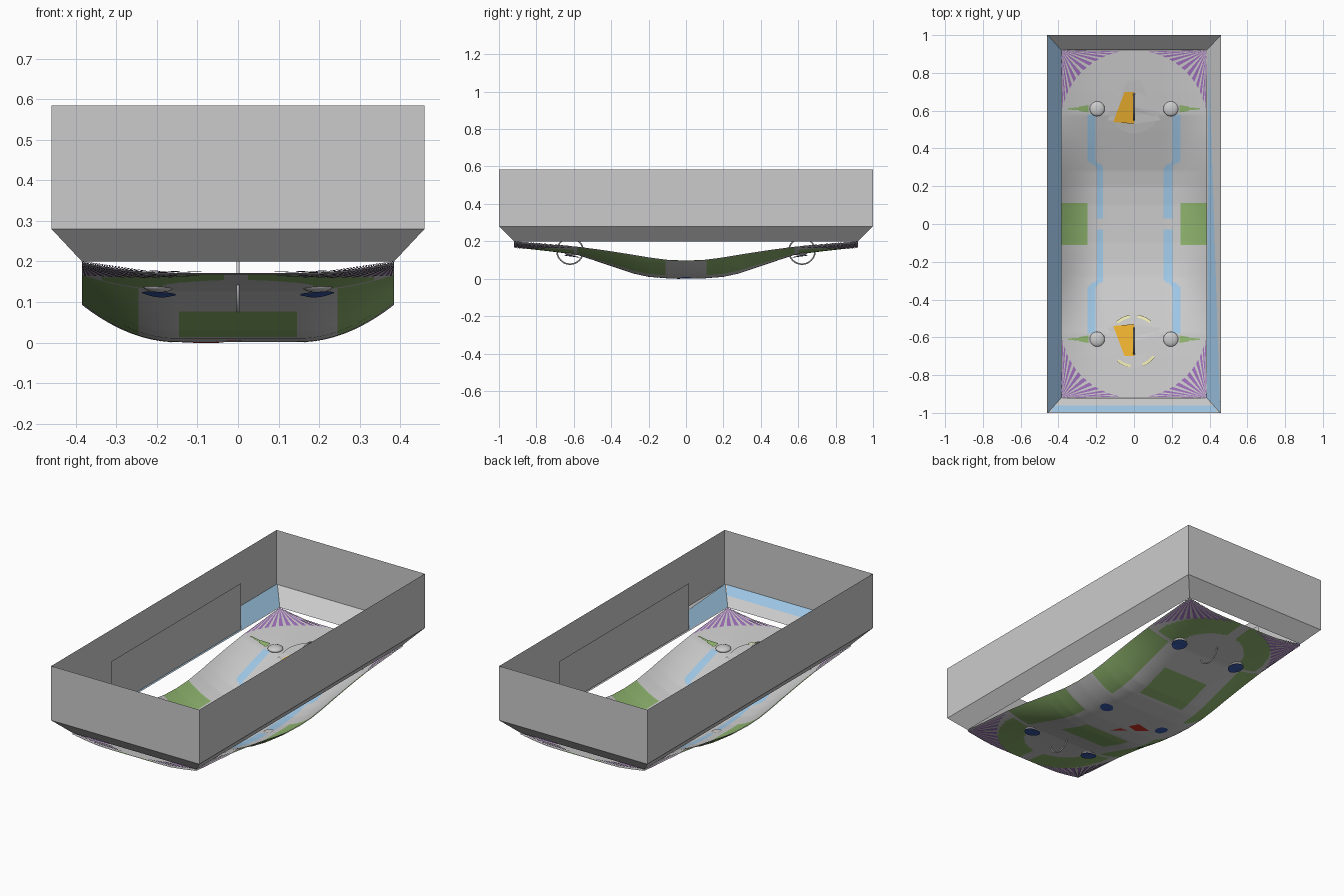
import bpy, bmesh, math

if "Cube" in bpy.data.objects:
    bpy.data.objects.remove(bpy.data.objects["Cube"])

PAL = {"sky": (.35, .58, .80), "green": (.28, .47, .16), "purple": (.35, .16, .50),
       "orange": (.87, .45, .03), "blue": (.04, .10, .40), "red": (.60, .03, .02),
       "cream": (.85, .82, .45), "grey": (.8, .8, .8)}
MATS = {}
for n, c in PAL.items():
    m = bpy.data.materials.new(n)
    m.diffuse_color = (*c, 1)
    m.use_nodes = True
    m.node_tree.nodes["Principled BSDF"].inputs["Base Color"].default_value = m.diffuse_color
    MATS[n] = m


def make(name, verts, faces, mats=(), idx=None, smooth=True):
    me = bpy.data.meshes.new(name)
    me.from_pydata(verts, [], faces)
    for m in mats:
        me.materials.append(MATS[m])
    for i, p in enumerate(me.polygons):
        p.use_smooth = smooth
        if idx:
            p.material_index = idx[i]
    ob = bpy.data.objects.new(name, me)
    bpy.context.collection.objects.link(ob)
    return ob


def interp(t, pts):
    for (a, u), (b, v) in zip(pts, pts[1:]):
        if t <= b:
            return u + (v - u) * (t - a) / (b - a)
    return pts[-1][1]


# Curved floor: heights along the middle and along the side edges
MID = [(0, .004), (.1, .005), (.2, .013), (.28, .030), (.4, .070), (.5, .104), (.58, .130), (.7, .146), (.92, .171)]
EDGE = [(0, .096), (.1, .100), (.2, .113), (.3, .130), (.45, .153), (.58, .170), (.7, .180), (.92, .197)]


def height(x, y):
    c, e = interp(abs(y), MID), interp(abs(y), EDGE)
    s = max(0, (abs(x) - .15) / .235)
    return c + (e - c) * s ** 2


def floor_sheet(name, off, colour, flip):
    nx, ny = 77, 184
    keys = ["grey", "green", "sky"]
    P = [(-.385 + .01 * i, -.92 + .01 * j) for j in range(ny + 1) for i in range(nx + 1)]
    V = [(x, y, height(x, y) + off) for x, y in P]
    F, I = [], []
    for j in range(ny):
        for i in range(nx):
            a = j * (nx + 1) + i
            f = (a, a + 1, a + nx + 2, a + nx + 1)
            F.append(f[::-1] if flip else f)
            I.append(keys.index(colour(abs(P[a][0] + .005), abs(P[a][1] + .005))))
    return make(name, V, F, keys, I)


def top_colour(x, y):
    if x > .24 and y < .11:
        return "green"
    lo = .16 + .04 * min(1, max(0, (y - .3) / .03))
    return "sky" if .03 < y < .58 and lo < x < lo + .04 else "grey"


def under_colour(x, y):
    r = math.hypot(x, y - .6)
    if (x > .24 and .11 < y < .58) or (x < .15 and .22 < y < .43):
        return "green"
    return "green" if y > .6 and .2 < r < .34 and x > .03 else "grey"


floor_sheet("floor_top", .001, top_colour, False)
floor_sheet("floor_underside", -.003, under_colour, True)


def drape(name, polys, col, off=.004):
    V, F = [], []
    for p in polys:
        F.append(tuple(range(len(V), len(V) + len(p))))
        V += [(x, y, height(x, y) + off) for x, y in p]
    return make(name, V, F, [col], smooth=False)


# Flared open rim
def ring(x, y, z):
    return [(-x, -y, z), (x, -y, z), (x, y, z), (-x, y, z)]


V = ring(.385, .92, .2) + ring(.46, 1, .28) + ring(.46, 1, .585)
F = [(4 * k + i, 4 * k + (i + 1) % 4, 4 * k + 4 + (i + 1) % 4, 4 * k + 4 + i)
     for k in range(2) for i in range(4)]
make("outer_wall", V, F, smooth=False)

# Blue facing on the sloped rim
o = .004
make("rim_facing", [(-.385, -.92, .2 + o), (-.385, .92, .2 + o), (-.46 + o, 1, .28 + o), (-.46 + o, -1, .28 + o),
                    (.385, -.92, .2 + o), (.46 - o, -1, .28 + o), (.395, .92, .21 + o),
                    (-.42, -.96, .24 + o), (.42, -.96, .24 + o), (.44, -1 + o, .28 + o), (-.44, -1 + o, .28 + o)],
     [(0, 1, 2, 3), (4, 5, 6), (7, 8, 9, 10)], ["sky"], smooth=False)

# Inner side panels
for s in (-1, 1):
    make("side_panel", [(s * .385, -.575, .21), (s * .385, .575, .21), (s * .385, .575, .468), (s * .385, -.575, .468)],
         [(0, 1, 2, 3)], smooth=False)

# Purple corner fans, both faces of the floor
fans = []
for sx in (-1, 1):
    for sy in (-1, 1):
        for k in range(12):
            a, b = [math.radians(10 + (k + d) * 6) for d in (0, .55)]
            arc = [(sx * .385 * math.cos(t), sy * (.54 + .38 * math.sin(t))) for t in (a, b)]
            p = [(sx * .385, sy * .92)] + arc
            mids = [((p[0][0] + q[0]) / 2, (p[0][1] + q[1]) / 2) for q in arc]
            fans += [[p[0]] + mids, [mids[0], arc[0], arc[1], mids[1]]]
drape("corner_fans_top", fans, "purple", .004)
drape("corner_fans_under", fans, "purple", -.006)


def disc(name, x, y, r, col, off, n=32):
    pts = [(x + r * math.cos(2 * math.pi * i / n), y + r * math.sin(2 * math.pi * i / n)) for i in range(n)]
    return drape(name, [[(x, y), pts[i], pts[(i + 1) % n]] for i in range(n)], col, off)


# End circles with triangle markers, hoops, posts and arrows
for sy in (-1, 1):
    disc("end_circle", 0, sy * .62, .14, "grey", .005)
    drape("triangle_marker", [[(0, sy * .53), (sx * .14, sy * .55), (sx * .03, sy * .76), (0, sy * .76)]
                              for sx in (-1, 1)], "grey", .008)
    drape("orange_half", [[(0, sy * .53), (-.11, sy * .54), (-.05, sy * .7), (0, sy * .7)]], "orange", .011)
    bpy.ops.mesh.primitive_torus_add(major_radius=.07, minor_radius=.004, major_segments=40, minor_segments=8,
                                     location=(0, sy * .62, .148), rotation=(0, math.pi / 2, 0))
    bpy.context.object.name = "hoop"
    bpy.ops.object.shade_smooth()
    for sx in (-1, 1):
        x, y = sx * .195, sy * .61
        bpy.ops.mesh.primitive_uv_sphere_add(segments=20, ring_count=10, radius=.04,
                                             location=(x, y, height(x, y) + .004))
        post = bpy.context.object
        post.name = "corner_post"
        post.scale.z = .4
        bpy.ops.object.shade_smooth()
        disc("under_disc", x, y, .042, "blue", -.016)
        drape("arrow", [[(sx * .24, y - .02), (sx * .29, y - .012), (sx * .29, y + .012), (sx * .24, y + .02)],
                        [(sx * .29, y - .007), (sx * .35, y - .004), (sx * .35, y + .004), (sx * .29, y + .007)]],
              "green", .006)
for sx in (-1, 1):
    disc("under_disc", sx * .19, 0, .035, "blue", -.004)
    disc("mid_marker", sx * .19, 0, .025, "grey", .005)

# Pale arcs around the front circle
arcs = []
for a0 in (50, 100, 230, 290):
    for k in range(4):
        q = [math.radians(a0 + 8 * (k + d)) for d in (0, 1)]
        arcs.append([(r * math.cos(t), -.62 + r * math.sin(t)) for t, r in
                     ((q[0], .125), (q[1], .125), (q[1], .14), (q[0], .14))])
drape("pale_arcs", arcs, "cream", .009)

# Red marker under the middle
drape("red_marker", [[(.016, -.18), (-.14, -.04), (-.05, -.02)]], "red", -.005)
